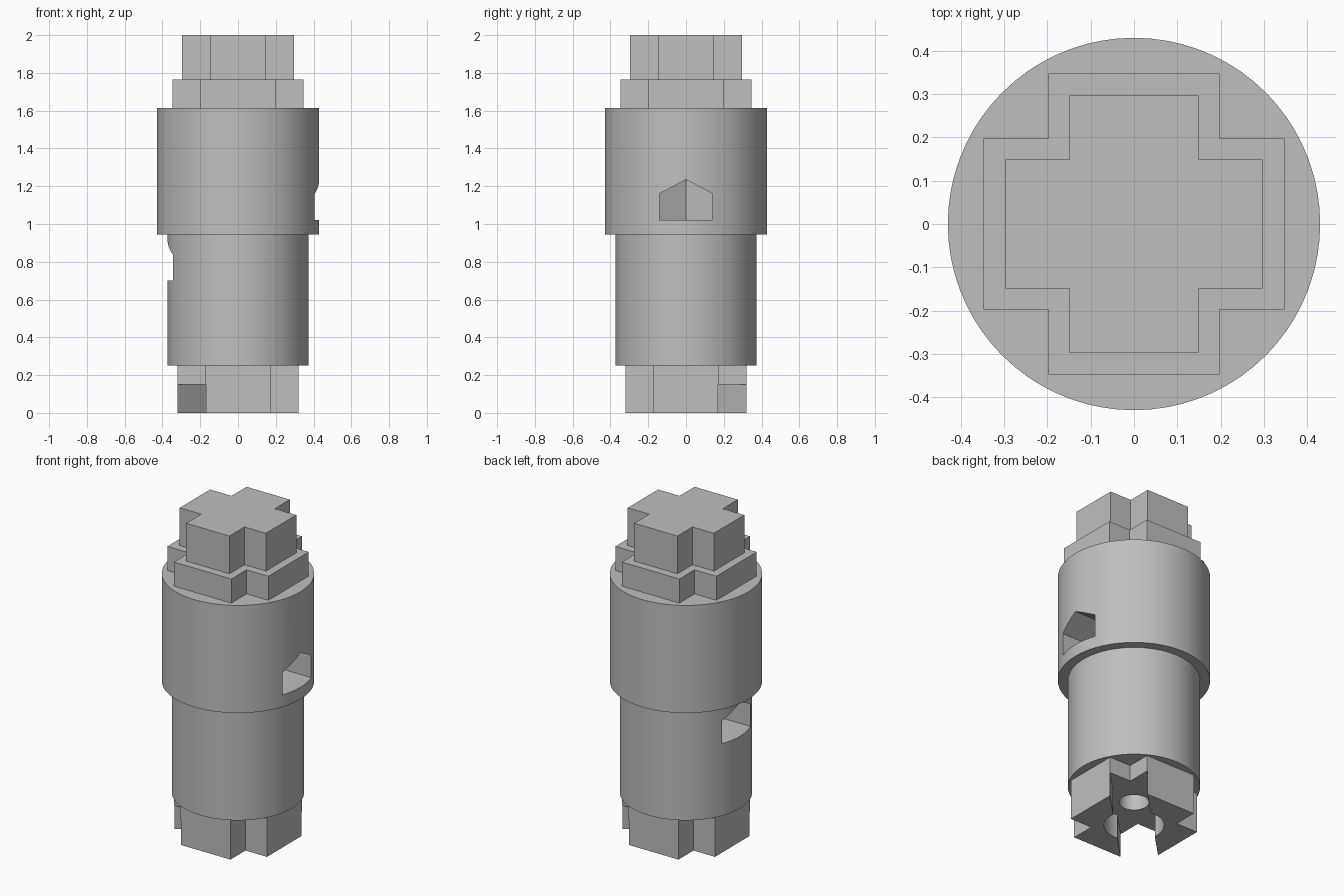
import bpy, bmesh, math
from mathutils import Matrix

cube = bpy.data.objects.get("Cube")
if cube:
    bpy.data.objects.remove(cube, do_unlink=True)

GREY = (0.52, 0.52, 0.52, 1.0)
mat = bpy.data.materials.new("plain grey")
mat.use_nodes = True
mat.diffuse_color = GREY
bsdf = next(n for n in mat.node_tree.nodes if n.type == 'BSDF_PRINCIPLED')
bsdf.inputs["Base Color"].default_value = GREY


def prism(name, outline, low, high, matrix=Matrix()):
    """Extrude a flat outline from low to high along z, then place it."""
    bm = bmesh.new()
    face = bm.faces.new([bm.verts.new((x, y, low)) for x, y in outline])
    ext = bmesh.ops.extrude_face_region(bm, geom=[face])
    verts = [v for v in ext["geom"] if isinstance(v, bmesh.types.BMVert)]
    bmesh.ops.translate(bm, verts=verts, vec=(0, 0, high - low))
    bmesh.ops.transform(bm, matrix=matrix, verts=bm.verts)
    bmesh.ops.recalc_face_normals(bm, faces=bm.faces)
    mesh = bpy.data.meshes.new(name)
    bm.to_mesh(mesh)
    bm.free()
    mesh.materials.append(mat)
    obj = bpy.data.objects.new(name, mesh)
    bpy.context.collection.objects.link(obj)
    return obj


def circle(radius, sides=72):
    return [(radius * math.cos(math.tau * i / sides), radius * math.sin(math.tau * i / sides))
            for i in range(sides)]


def cross(reach, arm):
    """Plus-shaped outline, one quadrant turned four times."""
    pts = []
    for c, s in ((1, 0), (0, 1), (-1, 0), (0, -1)):
        for x, y in ((reach, -arm), (reach, arm), (arm, arm)):
            pts.append((c * x - s * y, s * x + c * y))
    return pts


def cut(obj, *cutters):
    for cutter in cutters:
        cutter.hide_render = True
        mod = obj.modifiers.new("cut", 'BOOLEAN')
        mod.operation = 'DIFFERENCE'
        mod.solver = 'EXACT'
        mod.object = cutter
    bpy.context.view_layer.update()
    graph = bpy.context.evaluated_depsgraph_get()
    mesh = bpy.data.meshes.new_from_object(obj.evaluated_get(graph))
    obj.modifiers.clear()
    obj.data = mesh
    for cutter in cutters:
        bpy.data.objects.remove(cutter, do_unlink=True)


HALF = 0.14                       # half the nut width across its flats
POINT = HALF * 2 / math.sqrt(3)   # nut centre to corner


def nut_pocket(side, floor):
    """Gabled side pocket ending in the pointed back of a hexagonal nut."""
    plan = [(-POINT, 0), (-POINT / 2, -HALF), (0.6, -HALF), (0.6, HALF), (-POINT / 2, HALF)]
    plan = [(side * x, y) for x, y in plan]
    pocket = prism("pocket_cutter", plan, floor, floor + 0.3)
    # slope the roof on both sides of the ridge
    for sign in (1, -1):
        bm = bmesh.new()
        bm.from_mesh(pocket.data)
        geom = bm.verts[:] + bm.edges[:] + bm.faces[:]
        out = bmesh.ops.bisect_plane(bm, geom=geom, plane_co=(0, 0, floor + 0.215),
                                     plane_no=(0, sign * 0.53, 1), clear_outer=True)
        edges = [e for e in out["geom_cut"] if isinstance(e, bmesh.types.BMEdge)]
        bmesh.ops.contextual_create(bm, geom=edges)
        bmesh.ops.recalc_face_normals(bm, faces=bm.faces)
        bm.to_mesh(pocket.data)
        bm.free()
    return pocket


# Round bodies with side nut pockets and a central bore
lower_body = prism("lower_body", circle(0.373), 0.25, 0.945)
cut(lower_body, nut_pocket(-1, 0.70), prism("bore_cutter", circle(0.085, 32), 0.1, 0.8))
upper_body = prism("upper_body", circle(0.43), 0.945, 1.615)
cut(upper_body, nut_pocket(1, 1.02))

# Stepped cross plug on top
plug_base = prism("plug_base", cross(0.348, 0.198), 1.615, 1.765)
plug_tip = prism("plug_tip", cross(0.297, 0.149), 1.765, 2.0)

# Cross foot with a diagonal slot, a wide recess and the bore
foot = prism("cross_foot", cross(0.32, 0.172), 0, 0.25)
bar = [(-1, -0.106), (1, -0.106), (1, 0.106), (-1, 0.106)]
cut(foot,
    prism("slot_cutter", bar, -0.1, 0.15, Matrix.Rotation(math.radians(45), 4, 'Z')),
    prism("recess_cutter", circle(0.17, 48), -0.1, 0.15),
    prism("bore_cutter", circle(0.085, 32), -0.1, 0.4))

# Smooth the round walls, keep hard edges
for obj in (lower_body, upper_body, plug_base, plug_tip, foot):
    bpy.ops.object.select_all(action='DESELECT')
    obj.select_set(True)
    bpy.context.view_layer.objects.active = obj
    bpy.ops.object.shade_smooth_by_angle(angle=math.radians(30))
